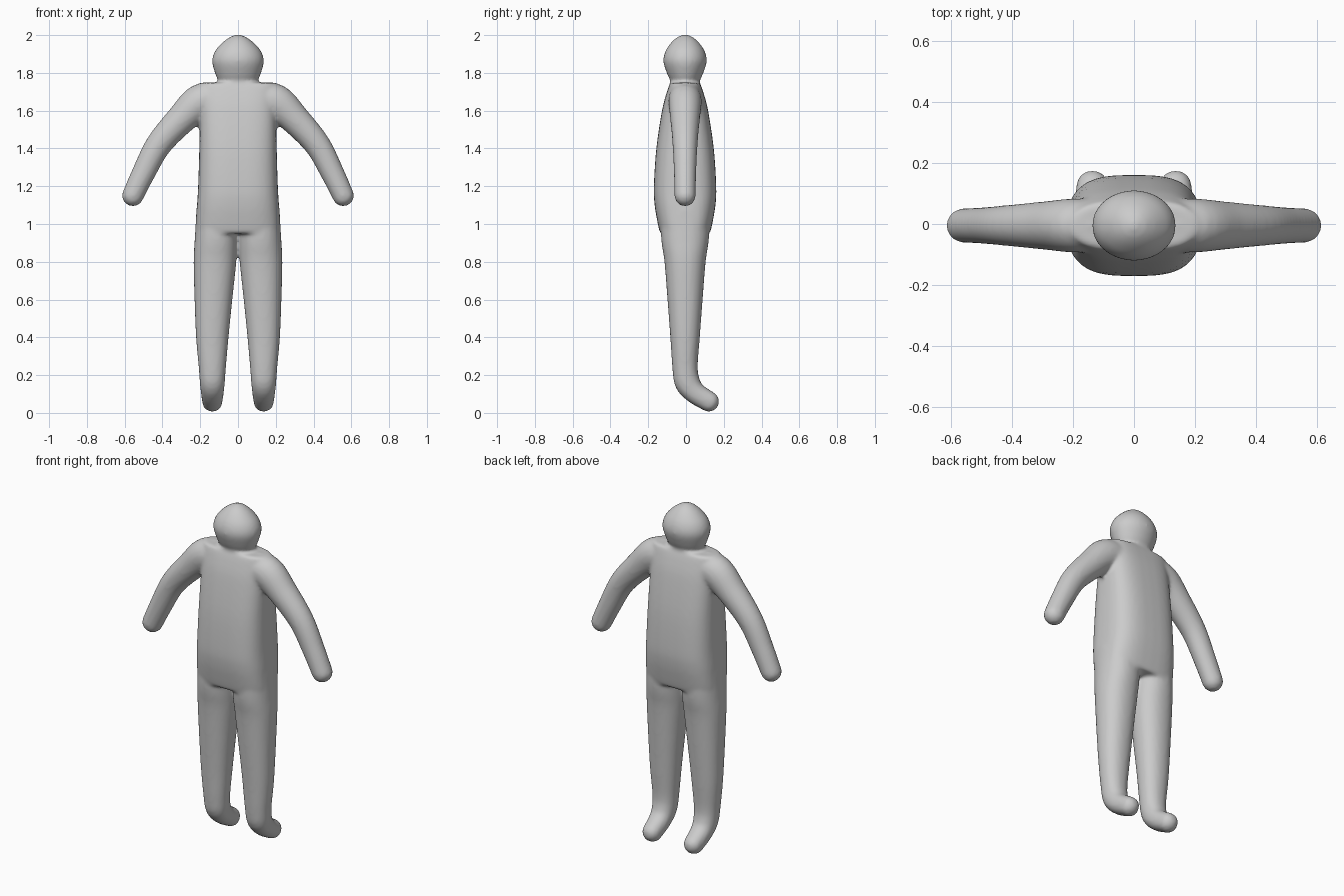
import bpy, bmesh, math
from mathutils import Vector

if "Cube" in bpy.data.objects:
    bpy.data.objects.remove(bpy.data.objects["Cube"])

Y0 = -0.005
bm = bmesh.new()


def spline(rows, steps=5):
    """Catmull-Rom through rows of numbers."""
    out = []
    n = len(rows)
    for i in range(n - 1):
        p = [rows[max(0, min(n - 1, i + k))] for k in (-1, 0, 1, 2)]
        for s in range(steps):
            t = s / steps
            out.append([0.5 * (2 * b + (c - a) * t + (2 * a - 5 * b + 4 * c - d) * t * t
                               + (3 * b - a - 3 * c + d) * t ** 3)
                        for a, b, c, d in zip(*p)])
    out.append(list(rows[-1]))
    return out


def loft(rows, side, power=2.0, round_end=False, segs=40, mirror=False):
    """Closed tube; row = x, y, z, radius along side axis, radius across it."""
    rows = spline(rows)
    pts = [Vector(r[:3]) for r in rows]
    tans = [(pts[min(i + 1, len(pts) - 1)] - pts[max(i - 1, 0)]).normalized()
            for i in range(len(pts))]
    rings = [(p, t, r[3], r[4]) for p, t, r in zip(pts, tans, rows)]
    if round_end:
        p, t, a, b = rings[-1]
        for k in range(1, 7):
            th = k * math.pi / 2 / 6.3
            rings.append((p + t * (min(a, b) * math.sin(th)), t, a * math.cos(th), b * math.cos(th)))
    for sx in ((1, -1) if mirror else (1,)):
        loops = []
        for p, t, a, b in rings:
            v = t.cross(Vector(side)).normalized()
            loop = []
            for k in range(segs):
                c, s = math.cos(2 * math.pi * k / segs), math.sin(2 * math.pi * k / segs)
                c = math.copysign(abs(c) ** (2 / power), c)
                s = math.copysign(abs(s) ** (2 / power), s)
                co = p + Vector(side) * a * c + v * b * s
                loop.append(bm.verts.new((co.x * sx, co.y, co.z)))
            loops.append(loop)
        for l0, l1 in zip(loops, loops[1:]):
            for k in range(segs):
                j = (k + 1) % segs
                bm.faces.new((l0[k], l0[j], l1[j], l1[k]))
        bm.faces.new(loops[0])
        bm.faces.new(loops[-1])


# torso
loft([(0, Y0, z, a, b) for z, a, b in (
    (0.95, .222, .132), (1.0, .222, .144), (1.1, .217, .161), (1.2, .211, .165),
    (1.4, .205, .152), (1.6, .202, .122), (1.7, .202, .096), (1.748, .2, .078))],
    (1, 0, 0), power=3)

# head and neck
loft([(0, Y0, z, a, b) for z, a, b in (
    (1.70, .105, .075), (1.755, .105, .077), (1.79, .119, .093), (1.86, .137, .115),
    (1.915, .122, .104), (1.96, .083, .074), (1.99, .042, .04), (2.003, .008, .008))],
    (1, 0, 0))

# arms
loft([(.10, Y0, 1.665, .085, .085), (.20, Y0, 1.645, .088, .095), (.30, Y0, 1.555, .078, .08),
      (.42, Y0, 1.42, .066, .069), (.50, Y0, 1.27, .059, .062), (.557, Y0, 1.15, .056, .057)],
     (0, 1, 0), round_end=True, mirror=True)

# legs and feet
loft([(.112, Y0, 1.08, .108, .13), (.116, Y0, .92, .113, .126), (.122, Y0, .8, .113, .109),
      (.13, Y0, .6, .1, .093), (.136, Y0, .4, .086, .078), (.136, Y0, .24, .072, .067),
      (.136, .008, .16, .066, .067), (.136, .05, .105, .06, .058),
      (.136, .122, .06, .053, .054)],
     (1, 0, 0), power=2.2, round_end=True, mirror=True)

bmesh.ops.recalc_face_normals(bm, faces=bm.faces)
mesh = bpy.data.meshes.new("figure_body")
bm.to_mesh(mesh)
bm.free()
body = bpy.data.objects.new("figure_body", mesh)
bpy.context.collection.objects.link(body)

# fuse the parts into one soft skin
rm = body.modifiers.new("fuse", 'REMESH')
rm.mode = 'VOXEL'
rm.voxel_size = 0.01
rm.use_smooth_shade = True
sm = body.modifiers.new("soften", 'SMOOTH')
sm.factor = 0.5
sm.iterations = 8
